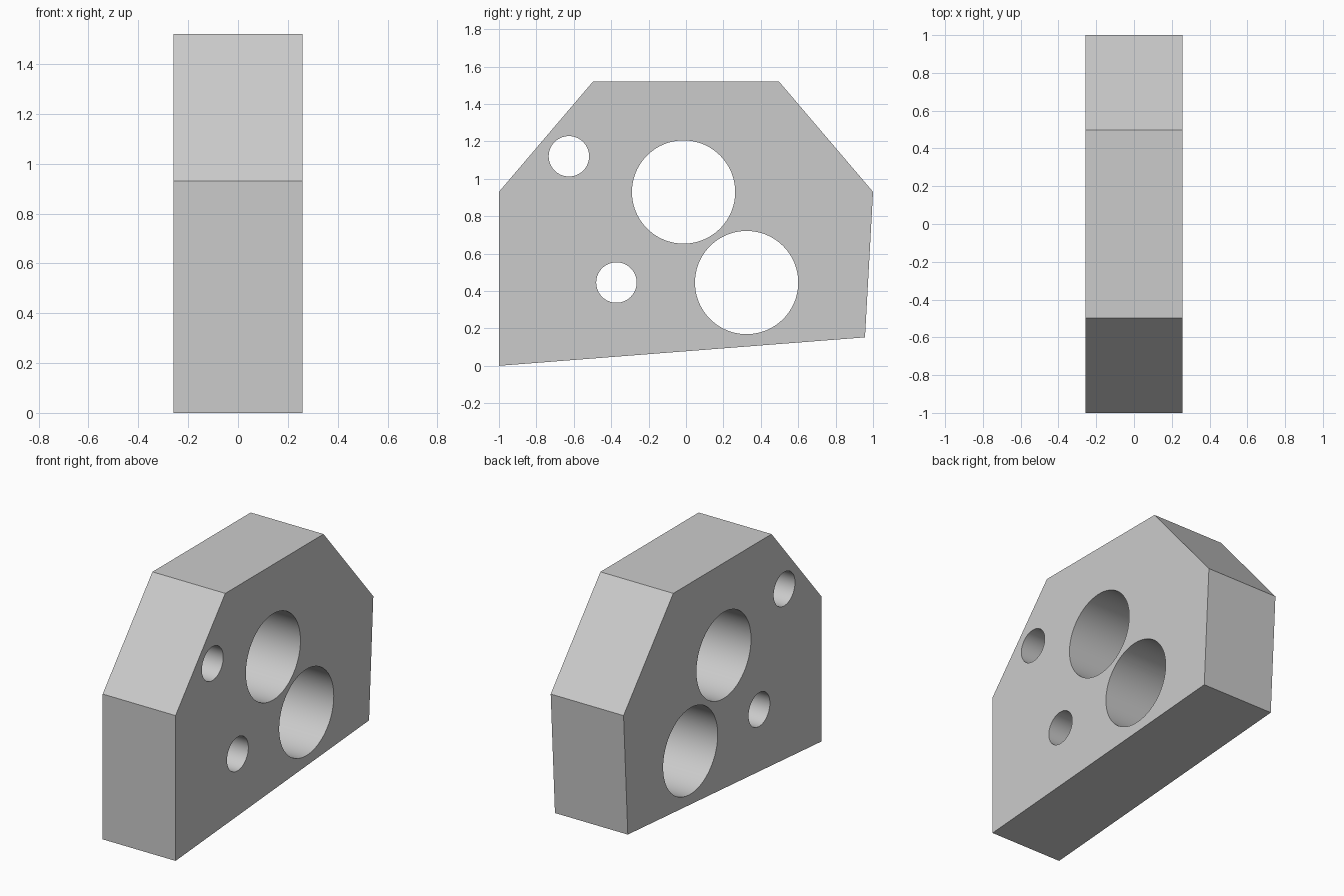
import bpy
import bmesh
from math import radians

if "Cube" in bpy.data.objects:
    bpy.data.objects.remove(bpy.data.objects["Cube"])

HALF = 0.258  # half thickness along x

# Plate outline (y, z), extruded along x
outline = [(-1, 0), (0.957, 0.152), (1, 0.93), (0.497, 1.52), (-0.497, 1.52), (-1, 0.93)]
bm = bmesh.new()
face = bm.faces.new([bm.verts.new((-HALF, y, z)) for y, z in outline])
ext = bmesh.ops.extrude_face_region(bm, geom=[face])
bmesh.ops.translate(bm, vec=(2 * HALF, 0, 0),
                    verts=[v for v in ext["geom"] if isinstance(v, bmesh.types.BMVert)])
bmesh.ops.recalc_face_normals(bm, faces=bm.faces[:])
mesh = bpy.data.meshes.new("drilled_plate")
bm.to_mesh(mesh)
bm.free()
plate = bpy.data.objects.new("drilled_plate", mesh)
bpy.context.collection.objects.link(plate)


# Round through-holes
def drill(name, y, z, radius):
    bpy.ops.mesh.primitive_cylinder_add(vertices=96, radius=radius, depth=1,
                                        location=(0, y, z), rotation=(0, radians(90), 0))
    cutter = bpy.context.object
    cutter.name = name
    cutter.hide_render = True
    mod = plate.modifiers.new(name, "BOOLEAN")
    mod.operation = "DIFFERENCE"
    mod.solver = "EXACT"
    mod.object = cutter
    bpy.ops.object.select_all(action="DESELECT")
    bpy.context.view_layer.objects.active = plate
    plate.select_set(True)
    bpy.ops.object.modifier_apply(modifier=name)
    bpy.data.objects.remove(cutter)


for i, (y, z, r) in enumerate([(-0.013, 0.929, 0.276), (0.324, 0.445, 0.276),
                               (-0.626, 1.12, 0.108), (-0.372, 0.445, 0.108)]):
    drill(f"hole_cutter_{i}", y, z, r)

# Smooth bores, sharp plate edges
bpy.ops.object.shade_smooth_by_angle(angle=radians(30))
